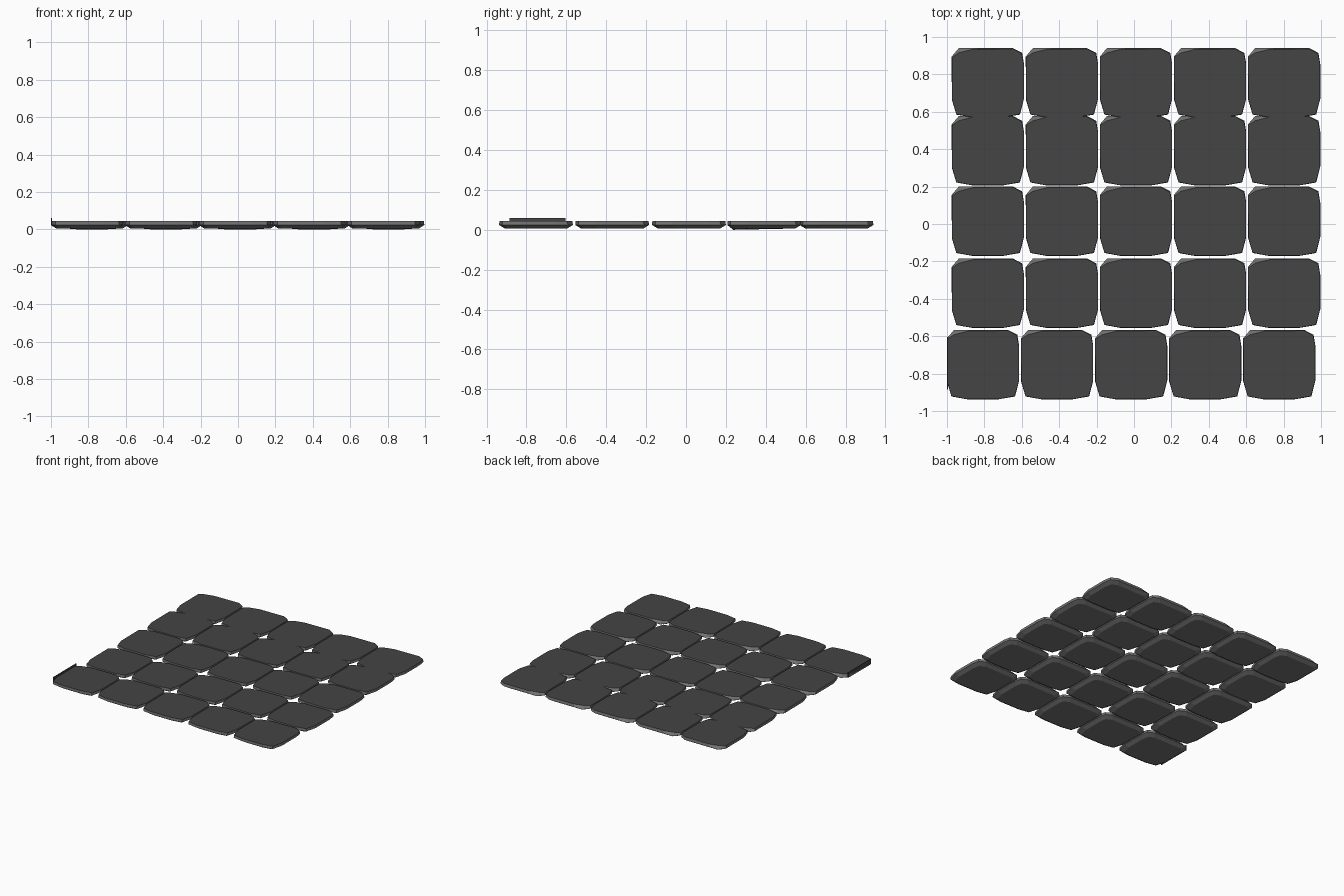
import bpy, bmesh

if "Cube" in bpy.data.objects:
    bpy.data.objects.remove(bpy.data.objects["Cube"])


def material(name, v):
    m = bpy.data.materials.new(name)
    m.diffuse_color = (v, v, v, 1)
    m.use_nodes = True
    m.node_tree.nodes["Principled BSDF"].inputs["Base Color"].default_value = m.diffuse_color
    return m


dark = material("dark_slate", 0.058)
grey = material("mid_grey", 0.175)

# Outlines relative to the tile centre, anticlockwise from the back left
TOP = [(-.192, .135), (-.190, -.09), (-.168, -.168), (-.085, -.184), (.085, -.184), (.17, -.168),
       (.193, -.085), (.193, .10), (.182, .155), (.135, .182), (-.08, .179), (-.155, .16)]
MID = [(-.193, .14), (-.192, -.09), (-.168, -.170), (-.085, -.185), (.085, -.185), (.172, -.170),
       (.194, -.085), (.194, .10), (.184, .160), (.135, .185), (-.08, .185), (-.155, .185)]
RINGS = [([(x * .86, y * .84) for x, y in MID], 0.006),
         (MID, 0.024), (TOP, 0.045)]


def mesh_object(name, bm, mats):
    me = bpy.data.meshes.new(name)
    bm.to_mesh(me)
    bm.free()
    for m in mats:
        me.materials.append(m)
    ob = bpy.data.objects.new(name, me)
    bpy.context.collection.objects.link(ob)


def paving_stone(name, cx, cy, drop):
    bm = bmesh.new()
    loops = [[bm.verts.new((cx + x, cy + y, z)) for x, y in pts] for pts, z in RINGS]
    for v in loops[0][3:5]:
        v.co.z -= drop
    n = len(TOP)
    for a, b in zip(loops, loops[1:]):
        for i in range(n):
            j = (i + 1) % n
            bm.faces.new((a[i], a[j], b[j], b[i]))
    bm.faces.new(loops[0][::-1])
    bm.faces.new(loops[-1])
    bmesh.ops.recalc_face_normals(bm, faces=bm.faces)
    # Dark walking surface, lighter sides and underside
    for f in bm.faces:
        f.material_index = 0 if f.normal.z > .95 else 1
    mesh_object(name, bm, [dark, grey])


# Five rows of stones, the front row shifted to the left
for r, cy in enumerate([.755, .392, .015, -.370, -.752]):
    for c in range(5):
        cx = -.782 + .396 * c - (.026 if r == 4 else 0)
        paving_stone(f"paving_stone_{r + 1}_{c + 1}", cx, cy, .006 if r == 1 else 0)

# Thin upright sliver on the left edge of the front left stone
bm = bmesh.new()
bmesh.ops.create_cube(bm, size=1)
for v in bm.verts:
    v.co = (-.997 + v.co.x * .006, -.745 + v.co.y * .28, .04 + v.co.z * .04)
mesh_object("edge_sliver", bm, [dark])
